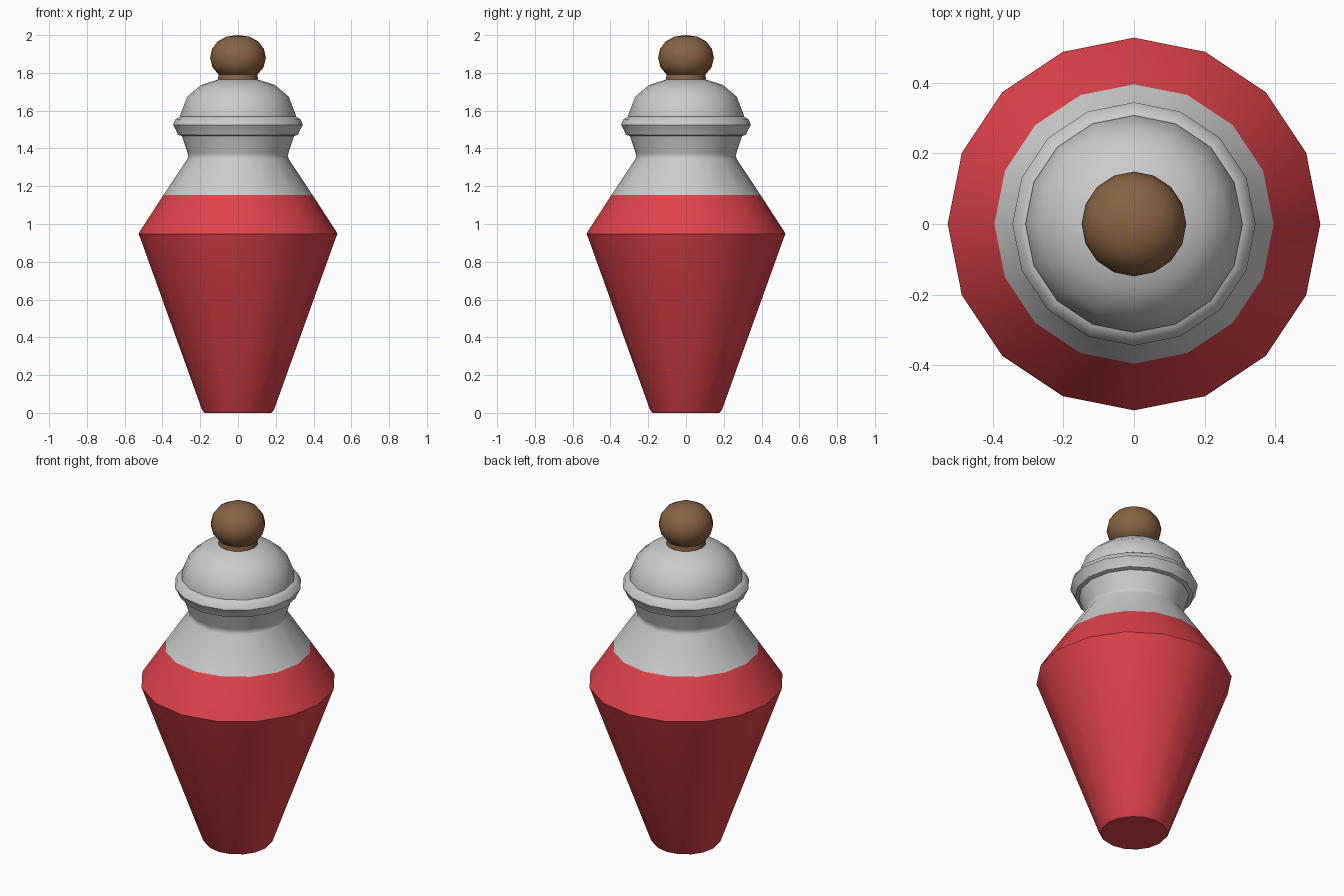
import bpy, bmesh, math

if "Cube" in bpy.data.objects:
    bpy.data.objects.remove(bpy.data.objects["Cube"])

SIDES = 16


def lathe(name, profile, color=None, angle=40, cap_bottom=True, cap_top=True):
    """Revolve (radius, z) points around z; radius 0 makes a pole."""
    bm = bmesh.new()
    rings = []
    for r, z in profile:
        if r == 0:
            rings.append([bm.verts.new((0, 0, z))] * SIDES)
        else:
            rings.append([bm.verts.new((r * math.cos(a), r * math.sin(a), z))
                          for a in (2 * math.pi * i / SIDES for i in range(SIDES))])
    for lo, hi in zip(rings, rings[1:]):
        for i in range(SIDES):
            j = (i + 1) % SIDES
            corners = list(dict.fromkeys((lo[i], lo[j], hi[j], hi[i])))
            bm.faces.new(corners)
    if cap_bottom and profile[0][0] > 0:
        bm.faces.new(rings[0][::-1])
    if cap_top and profile[-1][0] > 0:
        bm.faces.new(rings[-1])
    bmesh.ops.recalc_face_normals(bm, faces=bm.faces[:])
    mesh = bpy.data.meshes.new(name)
    bm.to_mesh(mesh)
    bm.free()
    obj = bpy.data.objects.new(name, mesh)
    bpy.context.collection.objects.link(obj)
    if color:
        mat = bpy.data.materials.new(name + "_color")
        mat.diffuse_color = (*color, 1)
        mat.use_nodes = True
        mat.node_tree.nodes["Principled BSDF"].inputs["Base Color"].default_value = mat.diffuse_color
        mesh.materials.append(mat)
    bpy.ops.object.select_all(action='DESELECT')
    obj.select_set(True)
    bpy.context.view_layer.objects.active = obj
    bpy.ops.object.shade_smooth_by_angle(angle=math.radians(angle))
    return obj


# Red tapered vessel with a softened foot and shoulder edge
lathe("vessel", [(0.178, 0), (0.19, 0.015), (0.519, 0.93), (0.527, 0.947),
                 (0.519, 0.962), (0.395, 1.153)],
      (0.75, 0.055, 0.07), cap_top=False)

# Grey shoulder and flared neck
lathe("neck", [(0.395, 1.153), (0.268, 1.345), (0.263, 1.36), (0.267, 1.375),
               (0.300, 1.475)], cap_bottom=False)

# Rolled rim around the mouth
lathe("rim", [(0.295, 1.465), (0.318, 1.472), (0.327, 1.495), (0.344, 1.525),
              (0.33, 1.555), (0.305, 1.57)], angle=50)

# Domed lid
lathe("lid", [(0.305, 1.53), (0.307, 1.575), (0.268, 1.675), (0.197, 1.735),
              (0.105, 1.765), (0, 1.772)])

# Brown knob with its short collar
BROWN = (0.25, 0.125, 0.055)
lathe("knob_collar", [(0.107, 1.755), (0.104, 1.785), (0.10, 1.80)], BROWN)
lathe("knob", [(0, 1.765), (0.10, 1.787), (0.135, 1.83), (0.148, 1.88),
               (0.137, 1.927), (0.107, 1.967), (0.06, 1.992), (0, 2.0)], BROWN, angle=60)
